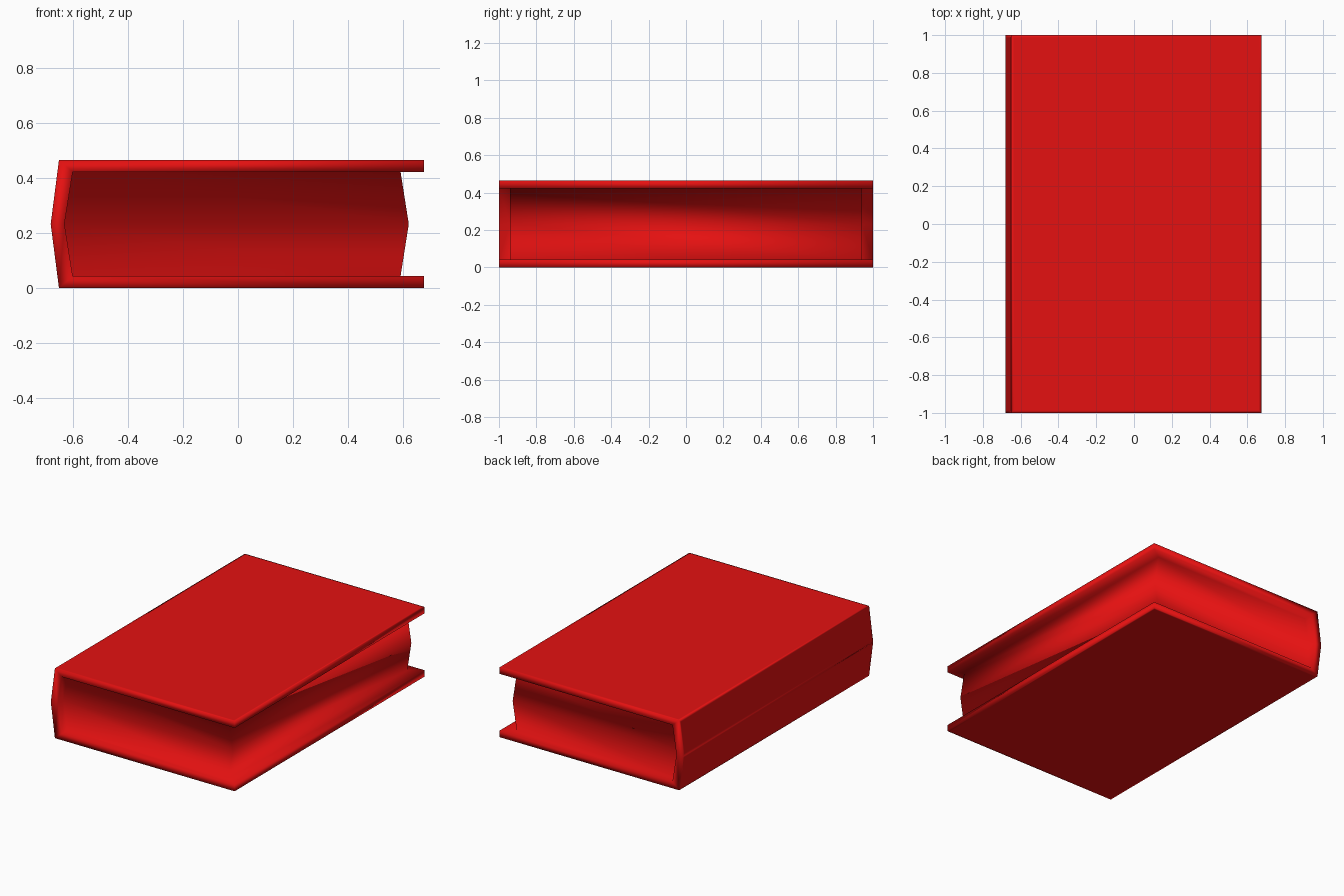
import bpy
import bmesh

if "Cube" in bpy.data.objects:
    bpy.data.objects.remove(bpy.data.objects["Cube"], do_unlink=True)

HEIGHT, MID, BOARD = 0.465, 0.2325, 0.043
END, PAGE_END = 1.0, 0.94
SPINE, SPINE_MID = -0.65, -0.68
HINGE, HINGE_MID = -0.60, -0.63
FORE, PAGE_FORE, PAGE_FORE_MID = 0.675, 0.59, 0.62

# Red cloth used on the whole book
red = bpy.data.materials.new("book_red")
red.use_nodes = True
colour = (0.78, 0.0055, 0.0055, 1)
red.diffuse_color = colour
red.node_tree.nodes["Principled BSDF"].inputs["Base Color"].default_value = colour

bm = bmesh.new()


def column(side, board_x, rim_x, page_x, page_mid_x):
    """Vertical run of points: top board, recessed page edge, bottom board."""
    rim_y, page_y = side * END, side * PAGE_END
    points = [
        (board_x, rim_y, HEIGHT),
        (rim_x, rim_y, HEIGHT - BOARD),
        (page_x, page_y, HEIGHT - BOARD),
        (page_mid_x, page_y, MID),
        (page_x, page_y, BOARD),
        (rim_x, rim_y, BOARD),
        (board_x, rim_y, 0),
    ]
    return [bm.verts.new(p) for p in points]


spine, fore, outer_mid, inner_mid = {}, {}, {}, {}
for s in (-1, 1):
    spine[s] = column(s, SPINE, HINGE, HINGE, HINGE_MID)
    fore[s] = column(s, FORE, FORE, PAGE_FORE, PAGE_FORE_MID)
    outer_mid[s] = bm.verts.new((SPINE_MID, s * END, MID))
    inner_mid[s] = bm.verts.new((HINGE_MID, s * END, MID))

# Board rims and recessed pages on head, fore edge and tail
for a, b in ((spine[-1], fore[-1]), (fore[-1], fore[1]), (fore[1], spine[1])):
    for i in range(6):
        bm.faces.new((a[i], a[i + 1], b[i + 1], b[i]))

# Spine thickness at both ends
for s in (-1, 1):
    c = spine[s]
    for board, rim, page in ((0, 1, 2), (6, 5, 4)):
        bm.faces.new((c[board], outer_mid[s], inner_mid[s], c[rim]))
        bm.faces.new((c[rim], inner_mid[s], c[3], c[page]))

# Outer boards and the two spine panels
outside = []
for i in (0, 6):
    outside.append(bm.faces.new((spine[-1][i], fore[-1][i], fore[1][i], spine[1][i])))
    outside.append(bm.faces.new((spine[-1][i], outer_mid[-1], outer_mid[1], spine[1][i])))
bmesh.ops.recalc_face_normals(bm, faces=bm.faces[:])

# Narrow border that keeps the large panels flat under smooth shading
bmesh.ops.inset_individual(bm, faces=outside, thickness=0.02)
for f in bm.faces:
    f.smooth = True

mesh = bpy.data.meshes.new("book")
bm.to_mesh(mesh)
bm.free()
mesh.materials.append(red)
book = bpy.data.objects.new("book", mesh)
bpy.context.collection.objects.link(book)
